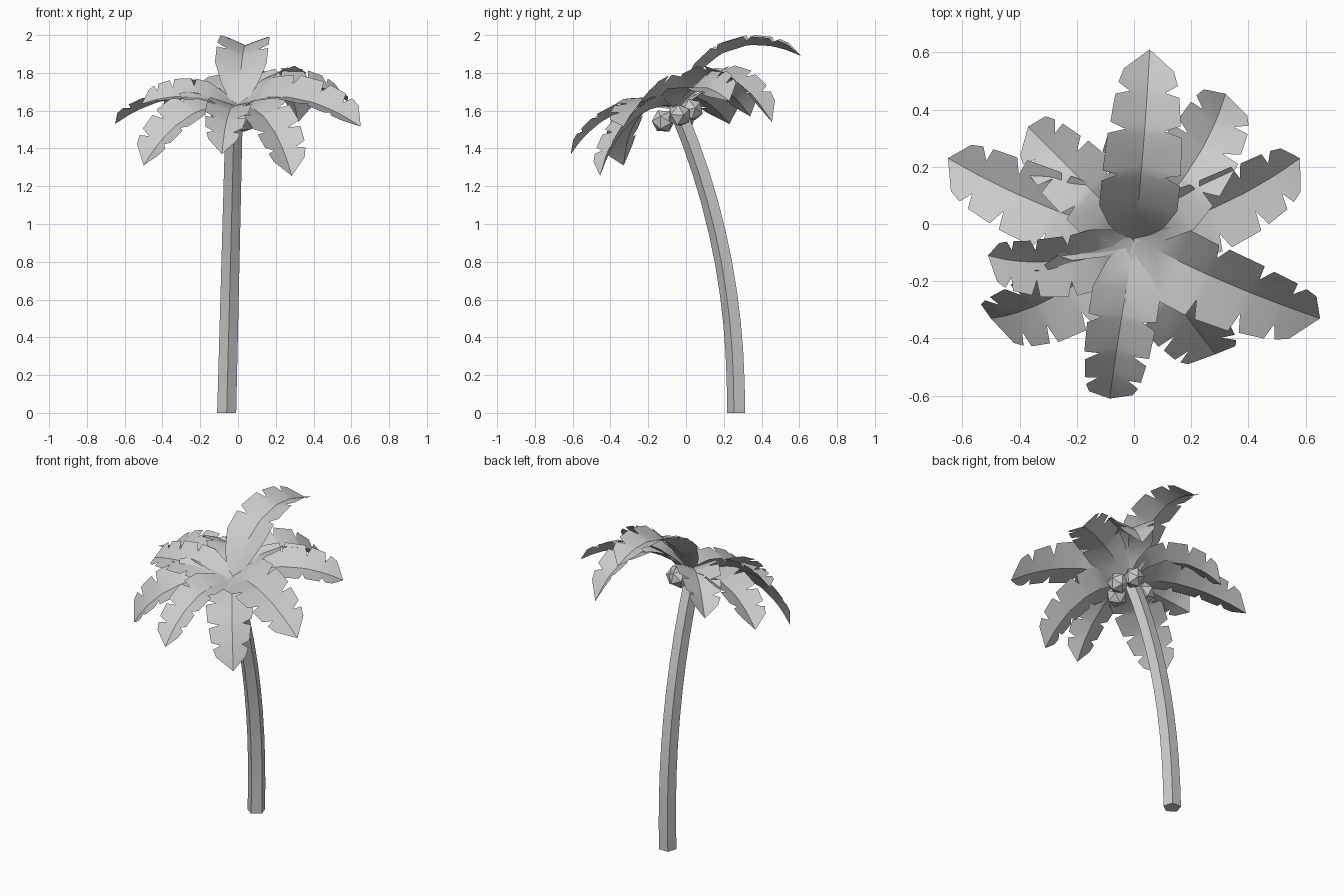
import bpy
import bmesh
from math import sin, cos, pi, radians, atan
from mathutils import Vector, Matrix

cube = bpy.data.objects.get("Cube")
if cube:
    bpy.data.objects.remove(cube)

# One plain grey for the whole tree
GREY = (0.6, 0.6, 0.6, 1)
grey = bpy.data.materials.new("plain_grey")
grey.use_nodes = True
grey.diffuse_color = GREY
grey.node_tree.nodes["Principled BSDF"].inputs["Base Color"].default_value = GREY


def finish(bm, name, smooth=True):
    """Turn a bmesh into a named object with the shared material."""
    mesh = bpy.data.meshes.new(name)
    bm.to_mesh(mesh)
    bm.free()
    mesh.materials.append(grey)
    obj = bpy.data.objects.new(name, mesh)
    bpy.context.collection.objects.link(obj)
    if smooth:
        bpy.ops.object.select_all(action="DESELECT")
        obj.select_set(True)
        bpy.context.view_layer.objects.active = obj
        bpy.ops.object.shade_smooth_by_angle(angle=radians(30))
    return obj


# Trunk: five-sided tube leaning further forward as it rises
def build_trunk(height=1.6, steps=10, sides=5, radius=0.053):
    bm = bmesh.new()
    rings = []
    for i in range(steps + 1):
        z = height * i / steps
        centre = Vector((-0.06 + 0.025 * z, 0.27 - 0.11 * z ** 2.2, z))
        tilt = Matrix.Rotation(atan(0.242 * z ** 1.2), 3, "X")
        r = radius * (1 - 0.1 * i / steps)
        ring = []
        for k in range(sides):
            a = 2 * pi * k / sides - pi / 2
            ring.append(bm.verts.new(centre + tilt @ Vector((r * cos(a), r * sin(a), 0))))
        rings.append(ring)
    for low, high in zip(rings, rings[1:]):
        for k in range(sides):
            n = (k + 1) % sides
            bm.faces.new((low[k], low[n], high[n], high[k]))
    bm.faces.new(rings[0][::-1])
    bm.faces.new(rings[-1])
    finish(bm, "trunk")


# Leaf outline: position along the midrib and relative half width, with torn notches
OUTLINE = [(0, 0.25), (0.12, 0.7), (0.26, 1), (0.4, 1), (0.42, 0.6), (0.45, 1),
           (0.62, 0.95), (0.64, 0.5), (0.67, 0.9), (0.79, 0.82), (0.81, 0.45),
           (0.84, 0.76), (0.9, 0.64)]
# The crown leans forward together with the trunk top
CROWN_UP = Matrix.Rotation(radians(24), 3, "X") @ Vector((0, 0, 1))


def build_leaf(name, base, mid, tip, width, roll=0):
    """Folded leaf with an arrowhead tip along an arc; roll raises its left side."""
    base, mid, tip = Vector(base), Vector(mid), Vector(tip)
    ctrl = 2 * mid - (base + tip) / 2
    bm = bmesh.new()
    rows = []
    for t, w in OUTLINE:
        point = base * (1 - t) ** 2 + ctrl * 2 * t * (1 - t) + tip * t * t
        forward = ((ctrl - base) * (1 - t) + (tip - ctrl) * t).normalized()
        side = forward.cross(CROWN_UP).normalized()
        fold = side.cross(forward) * min(0.4, 0.15 + 0.7 * t)
        turn = Matrix.Rotation(radians(roll), 3, forward)
        half = width * w
        left = point + turn @ (fold - side) * half
        right = point + turn @ (fold + side) * half
        rows.append([bm.verts.new(p) for p in (left, point, right)])
    for a, b in zip(rows, rows[1:]):
        bm.faces.new((a[1], b[1], b[0], a[0]))
        bm.faces.new((a[1], a[2], b[2], b[1]))
    end = bm.verts.new(tip)
    left, point, right = rows[-1]
    bm.faces.new((point, end, left))
    bm.faces.new((point, right, end))
    finish(bm, name)


build_trunk()

# Coconuts: faceted balls under the crown
for i, place in enumerate([(0.03, -0.12, 1.545), (0.09, -0.035, 1.575),
                           (0.028, 0.03, 1.605), (-0.09, -0.01, 1.565)]):
    bm = bmesh.new()
    spin = Matrix.Rotation(i * 0.8, 4, "Z") @ Matrix.Rotation(0.5 + i, 4, "X")
    bmesh.ops.create_icosphere(bm, subdivisions=1, radius=0.064,
                               matrix=Matrix.Translation(place) @ spin)
    finish(bm, f"coconut_{i + 1}", smooth=False)

# Crown: ten leaves fanning out from the trunk top
build_leaf("back_leaf", (0, -0.05, 1.63), (0.03, 0.235, 1.922), (0.055, 0.61, 1.89), 0.137)
build_leaf("back_left_leaf", (0, -0.03, 1.63), (0.2, 0.2, 1.78), (0.32, 0.455, 1.54), 0.14, -14)
build_leaf("back_right_leaf", (0, -0.03, 1.63), (-0.18, 0.15, 1.73), (-0.37, 0.34, 1.57), 0.13, 12)
build_leaf("left_rear_leaf", (0, -0.04, 1.63), (0.31, 0.07, 1.725), (0.58, 0.23, 1.65), 0.14)
build_leaf("left_front_leaf", (0, -0.05, 1.63), (0.31, -0.2, 1.665), (0.65, -0.33, 1.515), 0.15, 3)
build_leaf("right_rear_leaf", (0, -0.04, 1.62), (-0.33, 0.07, 1.665), (-0.65, 0.23, 1.53), 0.14, 15)
build_leaf("right_middle_leaf", (0, -0.06, 1.62), (-0.27, -0.13, 1.675), (-0.51, -0.11, 1.635), 0.12, -4)
build_leaf("right_front_leaf", (0, -0.06, 1.63), (-0.27, -0.25, 1.565), (-0.5, -0.33, 1.31), 0.145)
build_leaf("front_leaf", (0, -0.06, 1.62), (-0.05, -0.37, 1.585), (-0.085, -0.61, 1.37), 0.12)
build_leaf("front_left_leaf", (0, -0.06, 1.63), (0.16, -0.29, 1.54), (0.285, -0.455, 1.255), 0.14)
